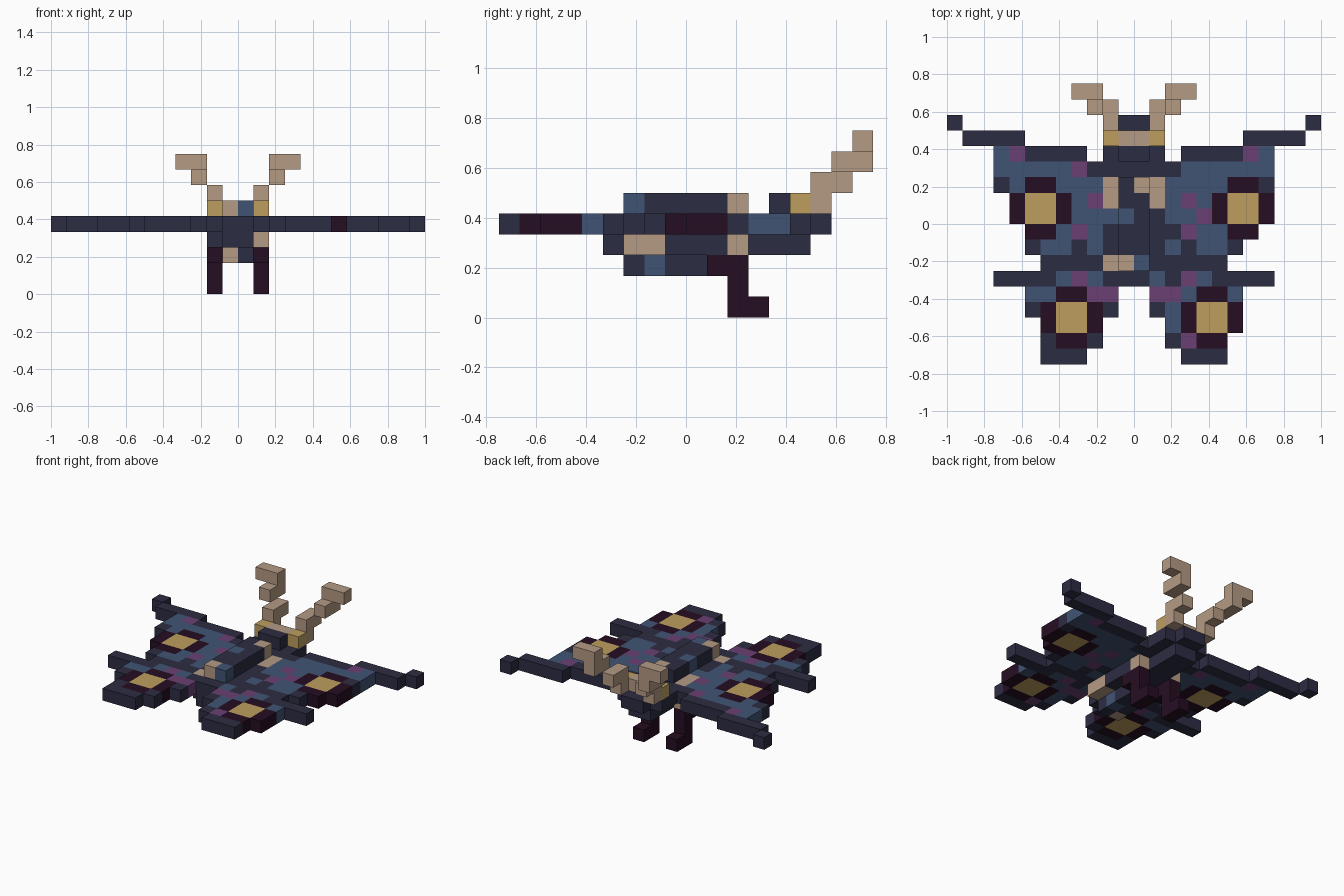
import bpy
import bmesh
from mathutils import Vector

cube = bpy.data.objects.get("Cube")
if cube:
    bpy.data.objects.remove(cube, do_unlink=True)

S = 1 / 12  # block size


def linear(hex_code):
    values = [int(hex_code[i:i + 2], 16) / 255 for i in (0, 2, 4)]
    return [((v + 0.055) / 1.055) ** 2.4 if v > 0.04 else v / 12.92 for v in values] + [1]


PALETTE = {
    "midnight": "2C2C43", "slate_blue": "405474", "purple": "6B4074",
    "dark_plum": "250D22", "ochre": "BD9E5E", "tan": "B59A84",
}
MIDNIGHT, BLUE, PURPLE, PLUM, OCHRE, TAN = range(len(PALETTE))
materials = []
for name, code in PALETTE.items():
    mat = bpy.data.materials.new(name)
    mat.use_nodes = True
    mat.diffuse_color = linear(code)
    mat.node_tree.nodes["Principled BSDF"].inputs["Base Color"].default_value = linear(code)
    materials.append(mat)

parts = {}


def box(part, colour, cols, rows, levels=(4, 4)):
    """Fill an inclusive range of blocks: columns along x, rows back to front, levels up."""
    cells = parts.setdefault(part, {})
    for c in range(cols[0], cols[1] + 1):
        for r in range(rows[0], rows[1] + 1):
            for k in range(levels[0], levels[1] + 1):
                cells[c, r, k] = colour


def pair(part, colour, cols, rows, levels=(4, 4)):
    """Fill a range on the right side and its mirror image on the left."""
    box("right_" + part, colour, cols, rows, levels)
    box("left_" + part, colour, (23 - cols[1], 23 - cols[0]), rows, levels)


def spot(part, colour, col, row):
    """Colour a single block of the wing layer."""
    box(part, colour, (col, col), (row, row))


def eyespot(part, col, row):
    """Ochre square in a plum ring with open corners."""
    box(part, PLUM, (col + 1, col + 2), (row, row + 3))
    box(part, PLUM, (col, col + 3), (row + 1, row + 2))
    box(part, OCHRE, (col + 1, col + 2), (row + 1, row + 2))


# Upper wings: swept tips, edge band, blue field
pair("wing", MIDNIGHT, (0, 0), (2, 2))
pair("wing", MIDNIGHT, (1, 4), (3, 3))
pair("wing", MIDNIGHT, (5, 8), (4, 4))
pair("wing", BLUE, (3, 3), (4, 4))
pair("wing", PURPLE, (4, 4), (4, 4))
pair("wing", BLUE, (3, 9), (5, 6))
pair("wing", MIDNIGHT, (9, 9), (5, 5))
pair("wing", MIDNIGHT, (3, 3), (6, 6))
pair("wing", BLUE, (7, 9), (7, 9))

# Dark band between upper and lower wings
pair("wing", MIDNIGHT, (5, 9), (10, 10))
pair("wing", BLUE, (6, 7), (10, 10))
pair("wing", BLUE, (9, 9), (10, 10))
pair("wing", MIDNIGHT, (6, 9), (11, 11))
pair("wing", MIDNIGHT, (3, 11), (12, 12))
pair("wing", BLUE, (7, 7), (12, 12))
pair("wing", PURPLE, (8, 8), (12, 12))

# Lower wings
pair("wing", BLUE, (5, 8), (13, 13))
pair("wing", PURPLE, (9, 10), (13, 13))
pair("wing", MIDNIGHT, (10, 10), (14, 14))
pair("wing", MIDNIGHT, (9, 9), (16, 16))
pair("wing", MIDNIGHT, (6, 8), (17, 17))

# Uneven markings and eyespots of the right wing
eyespot("right_wing", 4, 6)
eyespot("right_wing", 6, 13)
for col, row in ((8, 5), (9, 7), (8, 9)):
    spot("right_wing", PURPLE, col, row)
spot("right_wing", BLUE, 9, 12)
for col, row in ((5, 14), (6, 16)):
    spot("right_wing", MIDNIGHT, col, row)

# Uneven markings and eyespots of the left wing
eyespot("left_wing", 17, 6)
eyespot("left_wing", 15, 13)
for col, row in ((15, 7), (16, 8), (15, 9), (15, 16)):
    spot("left_wing", PURPLE, col, row)
for col, row in ((17, 9), (13, 12), (14, 14), (14, 15)):
    spot("left_wing", BLUE, col, row)
spot("left_wing", MIDNIGHT, 14, 9)

# Body core
box("body_core", MIDNIGHT, (11, 12), (2, 2))
box("body_core", MIDNIGHT, (10, 13), (3, 11))
for col in (10, 13):
    box("body_core", TAN, (col, col), (6, 7))
spot("body_core", BLUE, 10, 8)
spot("body_core", TAN, 10, 11)

# Back ridge
box("back_ridge", MIDNIGHT, (11, 12), (6, 11), (5, 5))
box("back_ridge", TAN, (12, 12), (6, 6), (5, 5))
box("back_ridge", BLUE, (11, 11), (8, 8), (5, 5))
box("back_ridge", TAN, (11, 11), (11, 11), (5, 5))
box("back_ridge", BLUE, (12, 12), (11, 11), (5, 5))

# Head with its brow
box("head", MIDNIGHT, (11, 12), (4, 4), (5, 5))
box("head", OCHRE, (10, 13), (3, 3), (5, 5))
box("head", TAN, (11, 12), (3, 3), (5, 5))
box("head", MIDNIGHT, (11, 12), (3, 5), (3, 3))

# Belly and underside
box("belly", MIDNIGHT, (10, 13), (6, 11), (3, 3))
box("belly", MIDNIGHT, (11, 12), (12, 12), (3, 3))
box("belly", TAN, (13, 13), (10, 11), (3, 3))
for col in (10, 13):
    box("belly", TAN, (col, col), (6, 6), (3, 3))
box("belly", MIDNIGHT, (11, 12), (8, 11), (2, 2))
box("belly", BLUE, (12, 12), (10, 10), (2, 2))
box("belly", TAN, (11, 11), (11, 11), (2, 2))

# Legs with feet
pair("leg", PLUM, (10, 10), (6, 7), (2, 2))
pair("leg", PLUM, (10, 10), (6, 6), (0, 1))
pair("leg", PLUM, (10, 10), (5, 5), (0, 0))

# Stepped antennae
pair("antenna", TAN, (10, 10), (2, 2), (5, 6))
pair("antenna", TAN, (9, 10), (1, 1), (6, 6))
pair("antenna", TAN, (9, 9), (0, 1), (7, 7))
pair("antenna", TAN, (8, 9), (0, 0), (8, 8))
for side, col in (("right", 9), ("left", 14)):
    del parts[side + "_antenna"][col, 1, 6]  # open notch under the bend

# Build each part, keeping only the faces open to the air
solid = {cell for cells in parts.values() for cell in cells}
for name, cells in parts.items():
    bm = bmesh.new()
    for (c, r, k), colour in cells.items():
        centre = Vector((c - 11.5, 8.5 - r, k + 0.5))
        for axis in range(3):
            for sign in (-1, 1):
                n = Vector((0, 0, 0))
                n[axis] = sign
                if (c + int(n.x), r - int(n.y), k + int(n.z)) in solid:
                    continue
                u = Vector((0, 0, 0))
                u[(axis + 1) % 3] = 1
                v = n.cross(u)
                corners = [n + u + v, n - u + v, n - u - v, n + u - v]
                face = bm.faces.new([bm.verts.new((centre + p / 2) * S) for p in corners])
                face.material_index = colour
    bmesh.ops.remove_doubles(bm, verts=bm.verts, dist=0.001)
    mesh = bpy.data.meshes.new(name)
    bm.to_mesh(mesh)
    bm.free()
    for mat in materials:
        mesh.materials.append(mat)
    bpy.context.collection.objects.link(bpy.data.objects.new(name, mesh))
